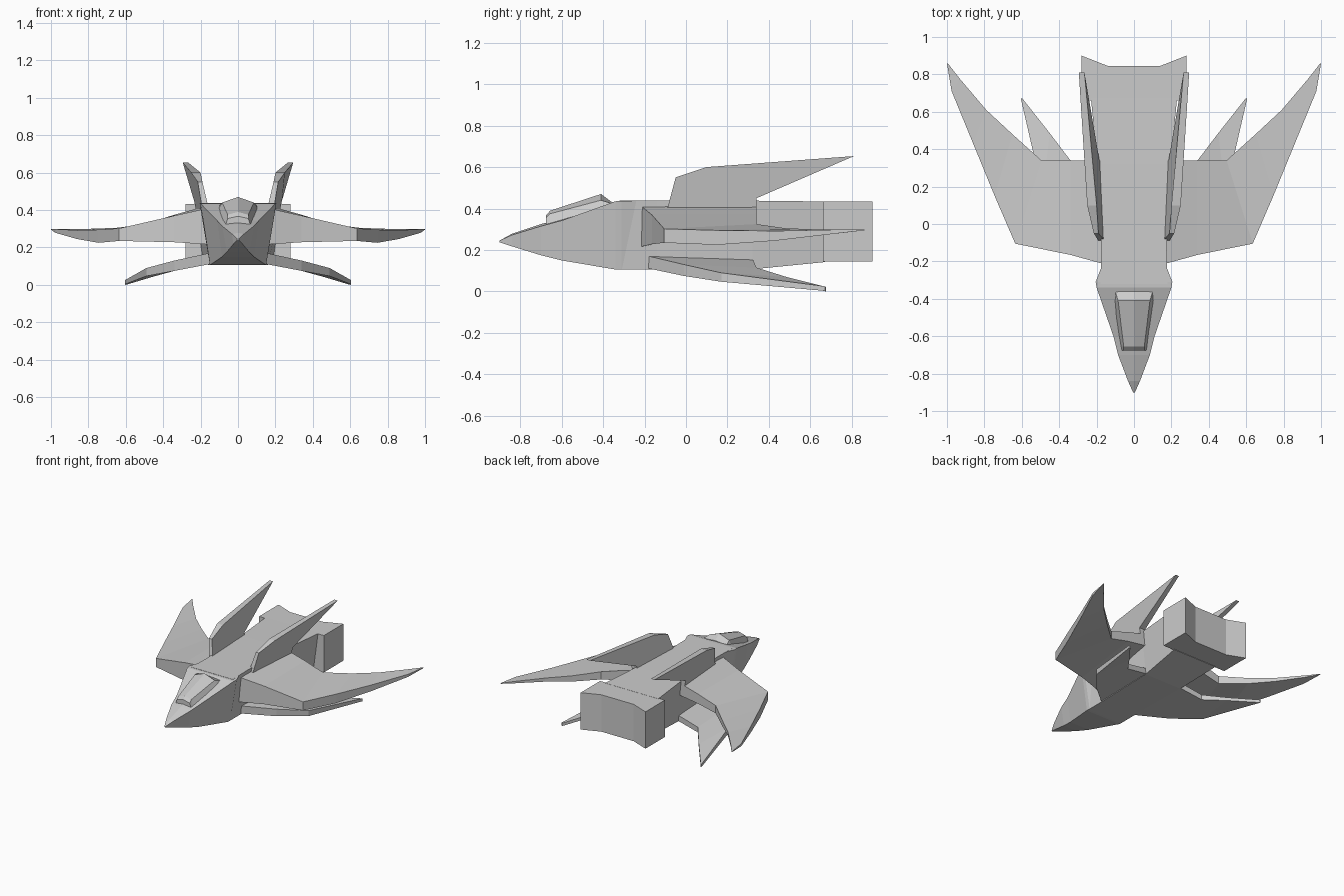
import bpy, bmesh


def loft(name, rings, mirror=False):
    """Skin a row of equal-sized rings and cap both ends."""
    bm = bmesh.new()
    rows = [[bm.verts.new(p) for p in r] for r in rings]
    n = len(rows[0])
    for a, b in zip(rows, rows[1:]):
        for i in range(n):
            j = (i + 1) % n
            bm.faces.new((a[i], a[j], b[j], b[i]))
    bm.faces.new(rows[0])
    bm.faces.new(rows[-1])
    bmesh.ops.recalc_face_normals(bm, faces=bm.faces)
    me = bpy.data.meshes.new(name)
    bm.to_mesh(me)
    bm.free()
    ob = bpy.data.objects.new(name, me)
    bpy.context.collection.objects.link(ob)
    if mirror:
        ob.modifiers.new("Mirror", 'MIRROR').use_clip = False
    return ob


def trapezoid(y, wt, zt, wb, zb, ridge=0.0):
    """Hull cross-section: bottom, top corners and a centre ridge."""
    return [(-wb, y, zb), (wb, y, zb), (wt, y, zt), (0, y, zt + ridge), (-wt, y, zt)]


def wing(name, stations):
    """Each station: leading x, y, top, bottom, then trailing x, y, top, bottom."""
    rings = [[(lx, ly, lt), (tx, ty, tt), (tx, ty, tb), (lx, ly, lb)]
             for lx, ly, lt, lb, tx, ty, tt, tb in stations]
    return loft(name, rings, mirror=True)


# Nose cone, widening to the shoulder
loft("nose", [
    trapezoid(-0.90, 0.005, 0.245, 0.005, 0.238),
    trapezoid(-0.84, 0.032, 0.272, 0.025, 0.218, 0.006),
    trapezoid(-0.70, 0.085, 0.315, 0.06, 0.175, 0.01),
    trapezoid(-0.60, 0.11, 0.342, 0.085, 0.15, 0.01),
    trapezoid(-0.34, 0.20, 0.435, 0.15, 0.106),
    trapezoid(-0.31, 0.205, 0.437, 0.15, 0.105),
    trapezoid(-0.22, 0.17, 0.437, 0.15, 0.105),
])

# Main hull
loft("fuselage", [
    trapezoid(-0.32, 0.18, 0.438, 0.15, 0.105),
    trapezoid(-0.14, 0.175, 0.438, 0.15, 0.105),
    trapezoid(0.32, 0.195, 0.438, 0.16, 0.107),
    trapezoid(0.67, 0.23, 0.434, 0.19, 0.142),
])

# Engine block with a scooped rear
outline = [(-0.28, 0.66), (0.28, 0.66), (0.28, 0.90), (0.14, 0.845),
           (-0.14, 0.845), (-0.28, 0.90)]
loft("engine_block", [[(x, y, z) for x, y in outline] for z in (0.145, 0.433)])

# Cockpit canopy
loft("canopy", [
    trapezoid(-0.675, 0.055, 0.355, 0.07, 0.31, 0.012),
    trapezoid(-0.655, 0.055, 0.375, 0.075, 0.31, 0.015),
    trapezoid(-0.41, 0.085, 0.44, 0.115, 0.39, 0.03),
    trapezoid(-0.36, 0.10, 0.425, 0.11, 0.40, 0.008),
])

# Swept main wings
wing("main_wing", [
    (0.14, -0.22, 0.415, 0.215, 0.14, 0.34, 0.43, 0.33),
    (0.34, -0.165, 0.37, 0.228, 0.34, 0.34, 0.375, 0.30),
    (0.635, -0.105, 0.302, 0.235, 0.495, 0.34, 0.325, 0.265),
    (0.745, 0.15, 0.295, 0.225, 0.65, 0.48, 0.305, 0.26),
    (0.86, 0.43, 0.292, 0.245, 0.79, 0.61, 0.30, 0.272),
    (0.975, 0.71, 0.298, 0.278, 0.93, 0.775, 0.30, 0.285),
    (1.0, 0.86, 0.30, 0.295, 0.995, 0.858, 0.30, 0.295),
])

# Drooping lower wings
wing("lower_wing", [
    (0.13, -0.20, 0.175, 0.115, 0.13, 0.32, 0.16, 0.115),
    (0.34, -0.01, 0.13, 0.075, 0.34, 0.34, 0.115, 0.075),
    (0.49, 0.17, 0.09, 0.047, 0.45, 0.485, 0.07, 0.045),
    (0.605, 0.67, 0.025, 0.003, 0.60, 0.675, 0.022, 0.0),
])

# Tilted tail fins: side profile as y, z, inner x, outer x
fin = [(-0.09, 0.40, 0.155, 0.19), (-0.05, 0.55, 0.19, 0.215),
       (0.10, 0.60, 0.20, 0.25), (0.81, 0.653, 0.265, 0.295),
       (0.34, 0.45, 0.185, 0.235), (0.34, 0.40, 0.175, 0.225)]
loft("tail_fin", [[(p[k], p[0], p[1]) for p in fin] for k in (2, 3)], mirror=True)
